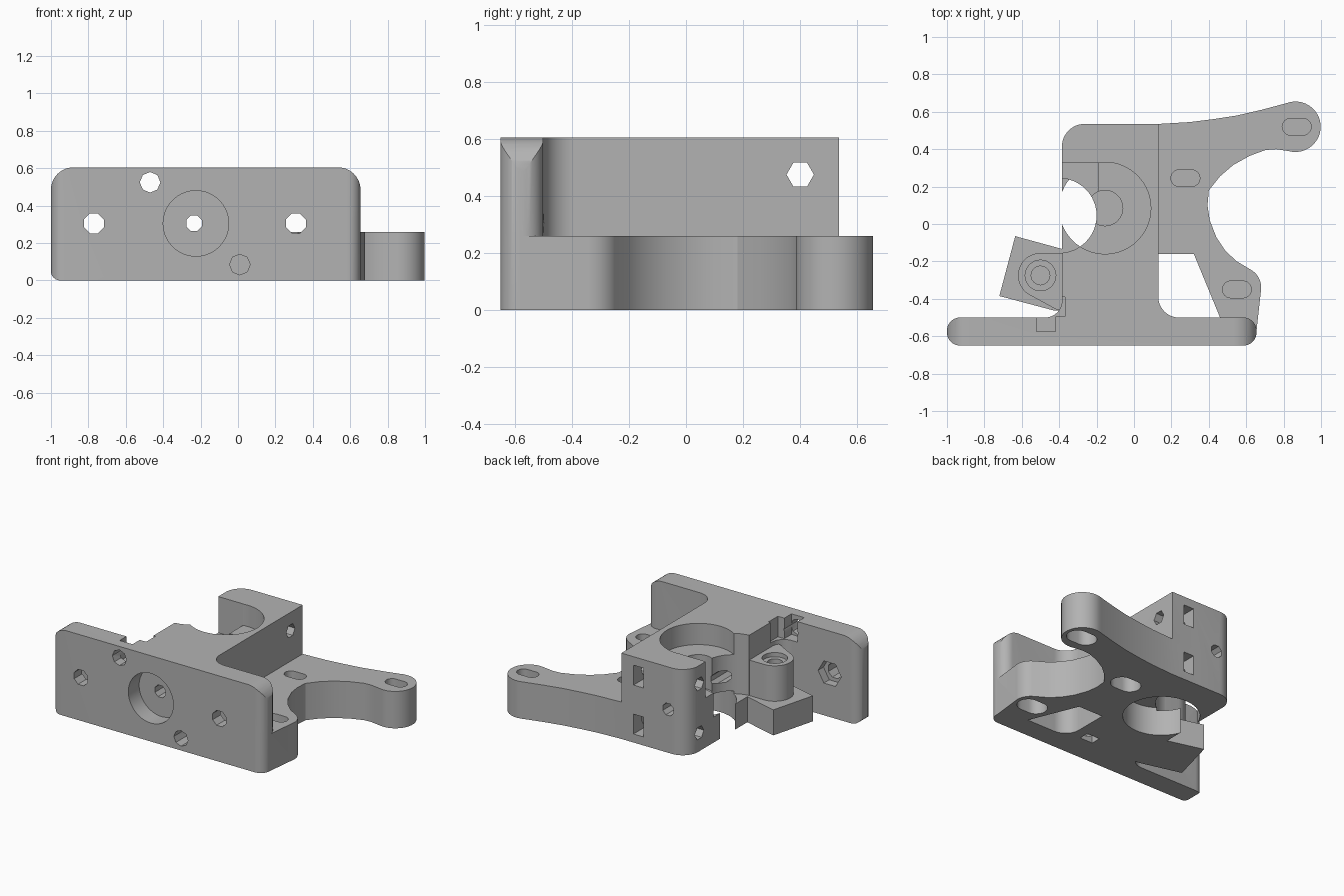
import bpy, bmesh, math

if "Cube" in bpy.data.objects:
    bpy.data.objects.remove(bpy.data.objects["Cube"], do_unlink=True)

grey = bpy.data.materials.new("plain grey")
grey.use_nodes = True
GREY = (0.45, 0.45, 0.45, 1)
grey.diffuse_color = GREY
grey.node_tree.nodes["Principled BSDF"].inputs["Base Color"].default_value = GREY

# Where a profile's (u, v) and its extrusion depth w land for each axis
AXES = {"z": lambda u, v, w: (u, v, w),
        "y": lambda u, v, w: (u, w, v),
        "x": lambda u, v, w: (w, u, v)}


def prism(name, points, lo, hi, axis="z"):
    """Extrude a closed profile along an axis."""
    place = AXES[axis]
    bm = bmesh.new()
    face = bm.faces.new([bm.verts.new(place(u, v, lo)) for u, v in points])
    moved = bmesh.ops.extrude_face_region(bm, geom=[face])["geom"]
    for v in moved:
        if isinstance(v, bmesh.types.BMVert):
            v.co["xyz".index(axis)] = hi
    bmesh.ops.recalc_face_normals(bm, faces=bm.faces)
    mesh = bpy.data.meshes.new(name)
    bm.to_mesh(mesh)
    bm.free()
    mesh.materials.append(grey)
    obj = bpy.data.objects.new(name, mesh)
    bpy.context.collection.objects.link(obj)
    return obj


def arc(cx, cy, r, start=0, end=360, n=12):
    steps = [math.radians(start + (end - start) * i / n) for i in range(n + 1)]
    return [(cx + r * math.cos(a), cy + r * math.sin(a)) for a in steps]


def ring(cx, cy, r, n=48, start=0):
    return arc(cx, cy, r, start, start + 360, n)[:-1]


def rect(x0, y0, x1, y1):
    return [(x0, y0), (x1, y0), (x1, y1), (x0, y1)]


def rounded(x0, y0, x1, y1, bl, br, tr, tl):
    """Rectangle with its own radius at each corner."""
    pts = []
    for r, cx, cy, a in ((bl, x0 + bl, y0 + bl, 180), (br, x1 - br, y0 + br, 270),
                         (tr, x1 - tr, y1 - tr, 0), (tl, x0 + tl, y1 - tl, 90)):
        pts += arc(cx, cy, r, a, a + 90, 10) if r else [(cx, cy)]
    return pts


def slot(cx, cy, length, width):
    r, d = width / 2, (length - width) / 2
    return arc(cx + d, cy, r, -90, 90) + arc(cx - d, cy, r, 90, 270)


def combine(target, other, operation):
    mod = target.modifiers.new("combine", "BOOLEAN")
    mod.operation, mod.solver, mod.object = operation, "EXACT", other
    bpy.context.view_layer.objects.active = target
    bpy.ops.object.modifier_apply(modifier=mod.name)
    bpy.data.objects.remove(other, do_unlink=True)


def cut(target, points, lo, hi, axis="z"):
    combine(target, prism("cutter", points, lo, hi, axis), "DIFFERENCE")


def add(target, points, lo, hi, axis="z"):
    combine(target, prism("addition", points, lo, hi, axis), "UNION")


# Front plate: rounded seen from the front and from above
body = prism("bracket_body", rounded(-1, 0, 0.655, 0.605, 0.05, 0, 0.12, 0.12),
             -0.65, -0.5, "y")
combine(body, prism("plan", rounded(-1, -0.65, 0.655, -0.5, 0.07, 0.07, 0.07, 0.07),
                    -0.1, 0.7), "INTERSECT")

# Central block with fillets into the plate
block = ([(-0.385, -0.6), (0.13, -0.6)][:1] + [(0.24, -0.6)]
         + arc(0.24, -0.39, 0.11, 270, 180) + [(0.13, 0.535)]
         + arc(-0.265, 0.415, 0.12, 90, 180))
add(body, block, 0, 0.605)
add(body, [(-0.3, -0.55), (-0.3, -0.41)] + arc(-0.475, -0.41, 0.09, 0, -90)
    + [(-0.475, -0.55)], 0, 0.605)

# Low side flange with two ears and a window
outline = ([(-0.1, -0.6), (-0.1, 0.535), (0.13, 0.535), (0.3, 0.545), (0.42, 0.56),
            (0.55, 0.58), (0.68, 0.61)]
           + arc(0.863, 0.52, 0.135, 112, -105, 24)
           + [(0.76, 0.4)] + arc(0.755, 0.1, 0.3, 100, 100, 1)[:1]
           + [(0.62, 0.365), (0.53, 0.315), (0.46, 0.255), (0.4, 0.18), (0.393, 0.1),
              (0.405, 0.02), (0.44, -0.07), (0.49, -0.145), (0.55, -0.2)]
           + arc(0.57, -0.34, 0.11, 55, -4, 8) + [(0.655, -0.57), (0.62, -0.6)])
flange = prism("flange", outline, 0, 0.26)
cut(flange, [(0.13, -0.16), (0.32, -0.16), (0.46, -0.5), (0.13, -0.5)], -0.1, 0.4)
for x, y in ((0.275, 0.245), (0.87, 0.52), (0.55, -0.35)):
    cut(flange, slot(x, y, 0.155, 0.09), 0.14, 0.4)
    cut(flange, slot(x, y, 0.21, 0.145), -0.1, 0.13)
combine(body, flange, "UNION")
cut(body, slot(0.275, 0.245, 0.21, 0.145), -0.1, 0.13)

# Drive bore: wide from above and below, narrow through the middle
cut(body, ring(-0.155, 0.085, 0.245, 64), 0.455, 0.7)
cut(body, ring(-0.155, 0.085, 0.245, 64), -0.1, 0.2)
cut(body, ring(-0.155, 0.085, 0.095, 32), 0.22, 0.5)

# Idler pocket open to the side
cut(body, ring(-0.4, 0.045, 0.2, 48), 0.18, 0.7)
cut(body, rect(-0.5, 0.045, -0.19, 0.33), 0.35, 0.7)

# Tilted hinge foot and its boss
add(body, [(-0.635, -0.065), (-0.72, -0.385), (-0.43, -0.462), (-0.36, -0.46),
           (-0.36, -0.14)], 0, 0.18)
add(body, arc(-0.5, -0.275, 0.12, 90, 235, 24) + [(-0.41, -0.46), (-0.35, -0.46),
                                               (-0.35, -0.155)], 0.1, 0.43)
cut(body, ring(-0.5, -0.275, 0.082, 32), 0.40, 0.7)
cut(body, ring(-0.5, -0.275, 0.05, 24), 0.1, 0.7)

# Round front recess and the feed channel
cut(body, ring(-0.225, 0.305, 0.175, 64), -0.8, -0.53, "y")
cut(body, ring(-0.235, 0.305, 0.045, 8, 22.5), -0.8, 0.8, "y")

# Plate bolt holes with hexagonal nut seats behind
for x in (-0.77, 0.31):
    cut(body, ring(x, 0.305, 0.057, 8, 22.5), -0.8, -0.4, "y")
    cut(body, ring(x, 0.305, 0.09, 6), -0.56, -0.45, "y")
cut(body, ring(-0.47, 0.525, 0.055, 8), -0.8, -0.3, "y")
cut(body, ring(0.01, 0.085, 0.055, 8), -0.8, -0.33, "y")
cut(body, rect(-0.52, -0.575, -0.42, -0.45), 0.46, 0.7)
cut(body, rect(-0.42, -0.495, -0.37, -0.39), 0.46, 0.7)
cut(body, rect(-0.04, -0.46, 0.06, -0.39), -0.1, 0.14)

# Cross bolts near the back, with nut slots in the back face
cut(body, ring(0.4, 0.475, 0.048, 6), -0.6, 0.4, "x")
cut(body, ring(0.4, 0.13, 0.048, 6), -0.6, 0.05, "x")
for z in (0.475, 0.13):
    cut(body, rect(-0.045, z - 0.07, 0.035, z + 0.07), 0.34, 0.7, "y")

# Smooth the curved walls
bpy.ops.object.select_all(action="DESELECT")
body.select_set(True)
bpy.context.view_layer.objects.active = body
bpy.ops.object.shade_smooth_by_angle(angle=math.radians(28))
